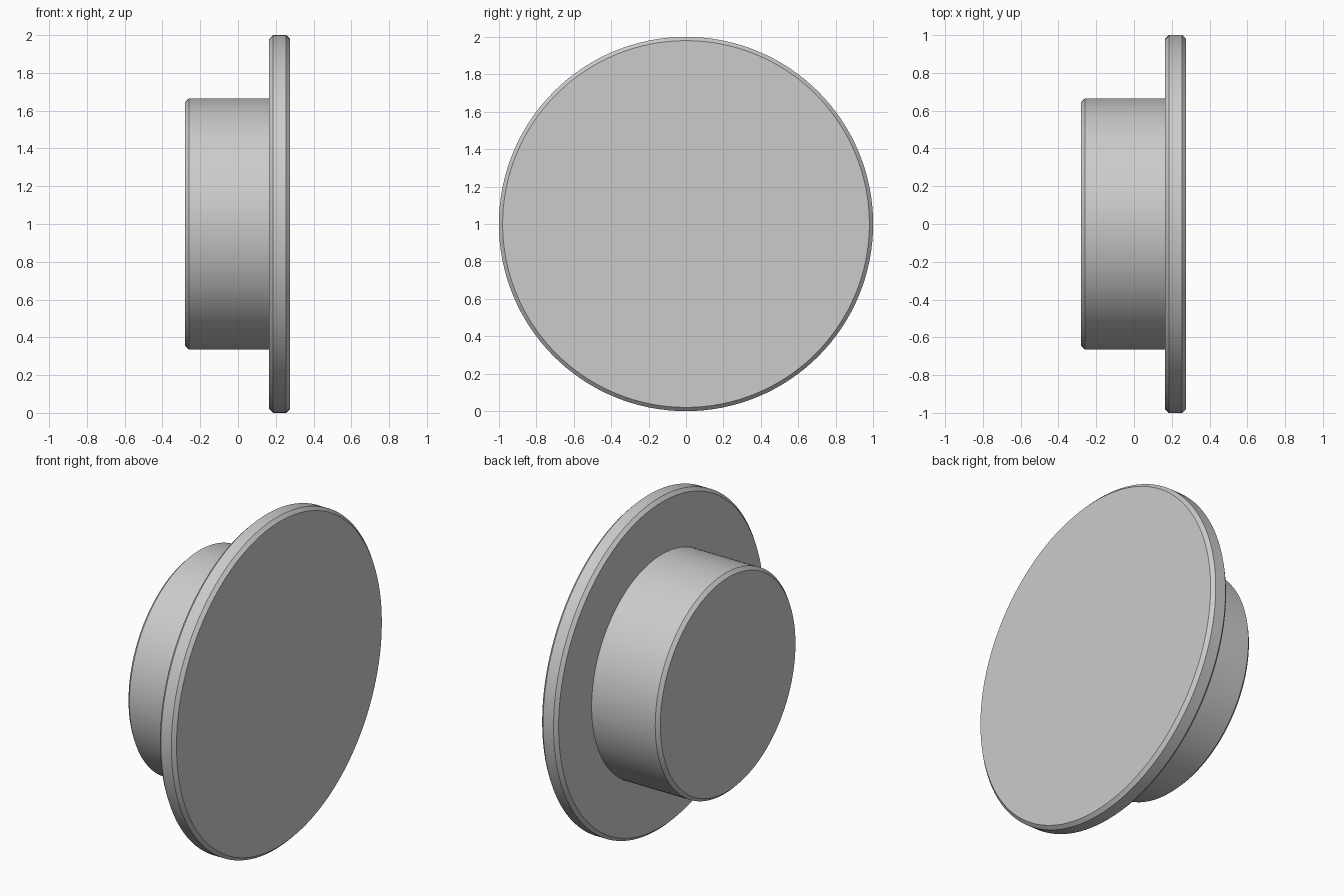
import bpy, bmesh
from math import cos, sin, pi, radians

cube = bpy.data.objects.get("Cube")
if cube:
    bpy.data.objects.remove(cube, do_unlink=True)

SIDES = 128
CHAMFER = 0.02

# One plain grey for the whole model
grey = bpy.data.materials.new("plain grey")
grey.use_nodes = True
colour = (0.6, 0.6, 0.6, 1)
grey.diffuse_color = colour
grey.node_tree.nodes["Principled BSDF"].inputs["Base Color"].default_value = colour


def turned_part(name, profile):
    """Turn (x, radius) points about the x axis and cap both ends."""
    bm = bmesh.new()
    rings = []
    for x, r in profile:
        rings.append([bm.verts.new((x, r * cos(2 * pi * i / SIDES),
                                    1 + r * sin(2 * pi * i / SIDES)))
                      for i in range(SIDES)])
    for a, b in zip(rings, rings[1:]):
        for i in range(SIDES):
            j = (i + 1) % SIDES
            bm.faces.new((a[i], a[j], b[j], b[i]))
    bm.faces.new(rings[0])
    bm.faces.new(rings[-1])
    bmesh.ops.recalc_face_normals(bm, faces=bm.faces)
    mesh = bpy.data.meshes.new(name)
    bm.to_mesh(mesh)
    bm.free()
    mesh.materials.append(grey)
    obj = bpy.data.objects.new(name, mesh)
    bpy.context.collection.objects.link(obj)
    bpy.ops.object.select_all(action='DESELECT')
    obj.select_set(True)
    bpy.context.view_layer.objects.active = obj
    bpy.ops.object.shade_smooth_by_angle(angle=radians(30))
    return obj


# Wide thin flange, chamfered on both rims
turned_part("flange", [(0.165, 1 - CHAMFER), (0.165 + CHAMFER, 1),
                       (0.275 - CHAMFER, 1), (0.275, 1 - CHAMFER)])

# Narrower hub, chamfered at its free end and seated in the flange
turned_part("hub", [(-0.28, 0.665 - CHAMFER), (-0.28 + CHAMFER, 0.665),
                    (0.2, 0.665)])
